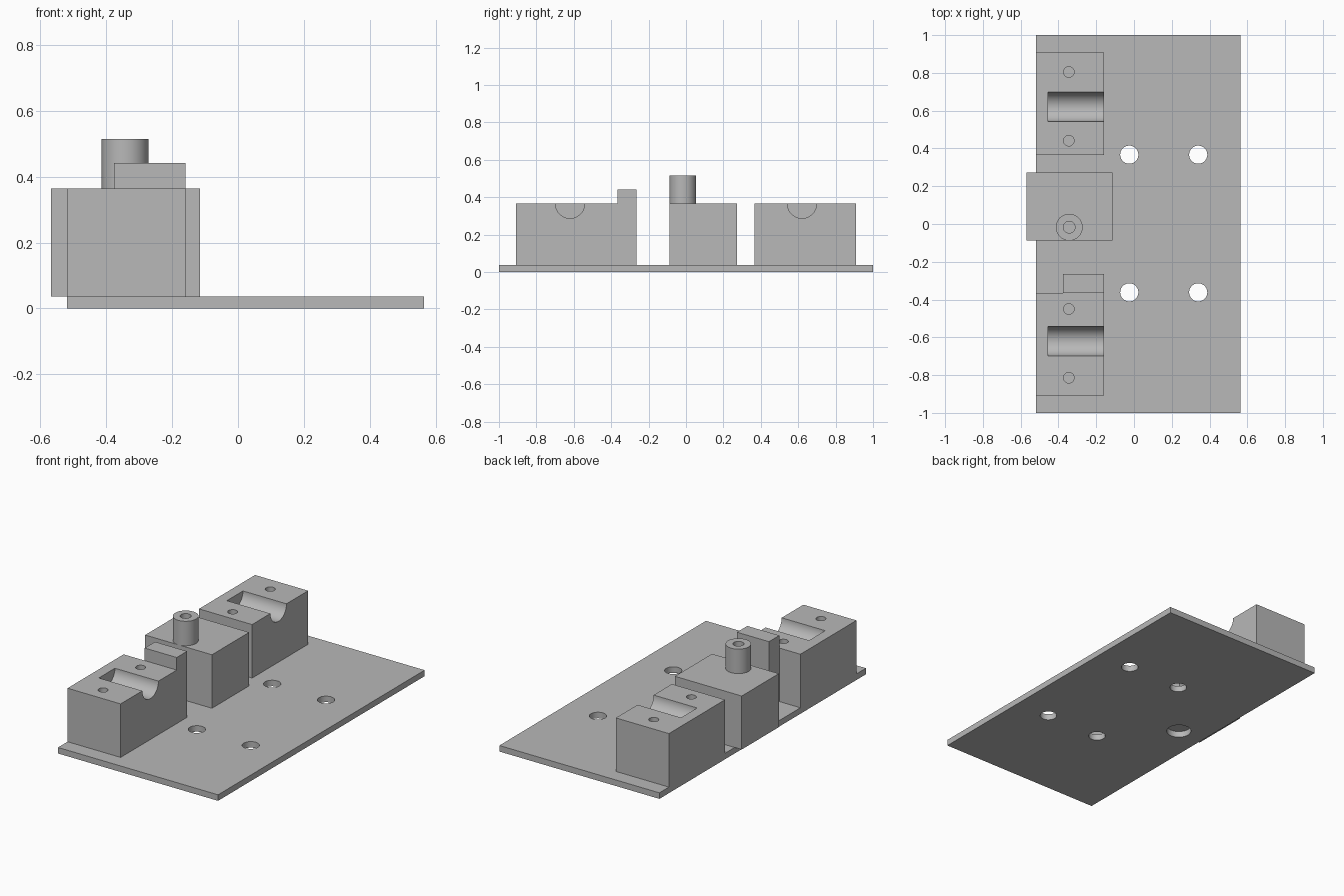
import bpy
import bmesh
from mathutils import Matrix, Vector

default = bpy.data.objects.get("Cube")
if default:
    bpy.data.objects.remove(default, do_unlink=True)

grey = bpy.data.materials.new("plain grey")
grey.use_nodes = True
GREY = (0.48, 0.48, 0.48, 1)
grey.diffuse_color = GREY
grey.node_tree.nodes["Principled BSDF"].inputs["Base Color"].default_value = GREY

PLATE_TOP = 0.037
BLOCK_TOP = 0.365
SCREW_X = -0.345


def finish(name, bm):
    mesh = bpy.data.meshes.new(name)
    bm.to_mesh(mesh)
    bm.free()
    mesh.materials.append(grey)
    obj = bpy.data.objects.new(name, mesh)
    bpy.context.collection.objects.link(obj)
    return obj


def box(name, low, high):
    low, high = Vector(low), Vector(high)
    bm = bmesh.new()
    size = Matrix.Diagonal((high - low).to_4d())
    bmesh.ops.create_cube(bm, size=1, matrix=Matrix.Translation((low + high) / 2) @ size)
    return finish(name, bm)


def cylinder(name, start, end, radius):
    start, end = Vector(start), Vector(end)
    axis = end - start
    turn = axis.to_track_quat("Z", "Y").to_matrix().to_4x4()
    bm = bmesh.new()
    bmesh.ops.create_cone(bm, cap_ends=True, segments=48, radius1=radius, radius2=radius,
                          depth=axis.length, matrix=Matrix.Translation((start + end) / 2) @ turn)
    return finish(name, bm)


def select(obj):
    bpy.ops.object.select_all(action="DESELECT")
    obj.select_set(True)
    bpy.context.view_layer.objects.active = obj


def carve(obj, cutters):
    """Subtract each cutter, then smooth the round walls."""
    select(obj)
    for cutter in cutters:
        cutter.hide_render = True
        mod = obj.modifiers.new("cut", "BOOLEAN")
        mod.operation = "DIFFERENCE"
        mod.solver = "EXACT"
        mod.object = cutter
        bpy.ops.object.modifier_apply(modifier=mod.name)
        bpy.data.objects.remove(cutter, do_unlink=True)
    select(obj)
    bpy.ops.object.shade_smooth_by_angle(angle=0.5)


def hole(x, y, bottom, top, radius):
    return cylinder("hole_cutter", (x, y, bottom), (x, y, top), radius)


# Base plate with four through holes and a larger one under the post
plate = box("base_plate", (-0.52, -1, 0), (0.565, 1, PLATE_TOP))
cuts = [hole(x, y, -0.1, 0.1, 0.048) for x in (-0.025, 0.34) for y in (-0.362, 0.367)]
cuts.append(hole(-0.35, -0.015, -0.1, 0.1, 0.07))
carve(plate, cuts)

# Two bearing blocks, each with a half-round groove and two screw holes
for name, y_low, y_high, groove_y in (("front_bearing_block", -0.908, -0.365, -0.62),
                                      ("back_bearing_block", 0.365, 0.908, 0.62)):
    block = box(name, (-0.52, y_low, PLATE_TOP), (-0.16, y_high, BLOCK_TOP))
    groove = cylinder("groove_cutter", (-0.455, groove_y, BLOCK_TOP),
                      (0, groove_y, BLOCK_TOP), 0.078)
    screws = [hole(SCREW_X, groove_y + side * 0.182 + 0.015 * (groove_y > 0) - 0.012,
                   0.12, 0.5, 0.028) for side in (-1, 1)]
    carve(block, [groove] + screws)

# Raised stop on the inner end of the front block
box("end_stop", (-0.377, -0.365, PLATE_TOP), (-0.16, -0.265, 0.442))

# Centre block carrying a hollow post
box("centre_block", (-0.568, -0.088, PLATE_TOP), (-0.115, 0.272, BLOCK_TOP))
post = cylinder("hollow_post", (-0.343, -0.017, BLOCK_TOP), (-0.343, -0.017, 0.515), 0.071)
carve(post, [hole(-0.343, -0.017, 0.39, 0.6, 0.031)])
